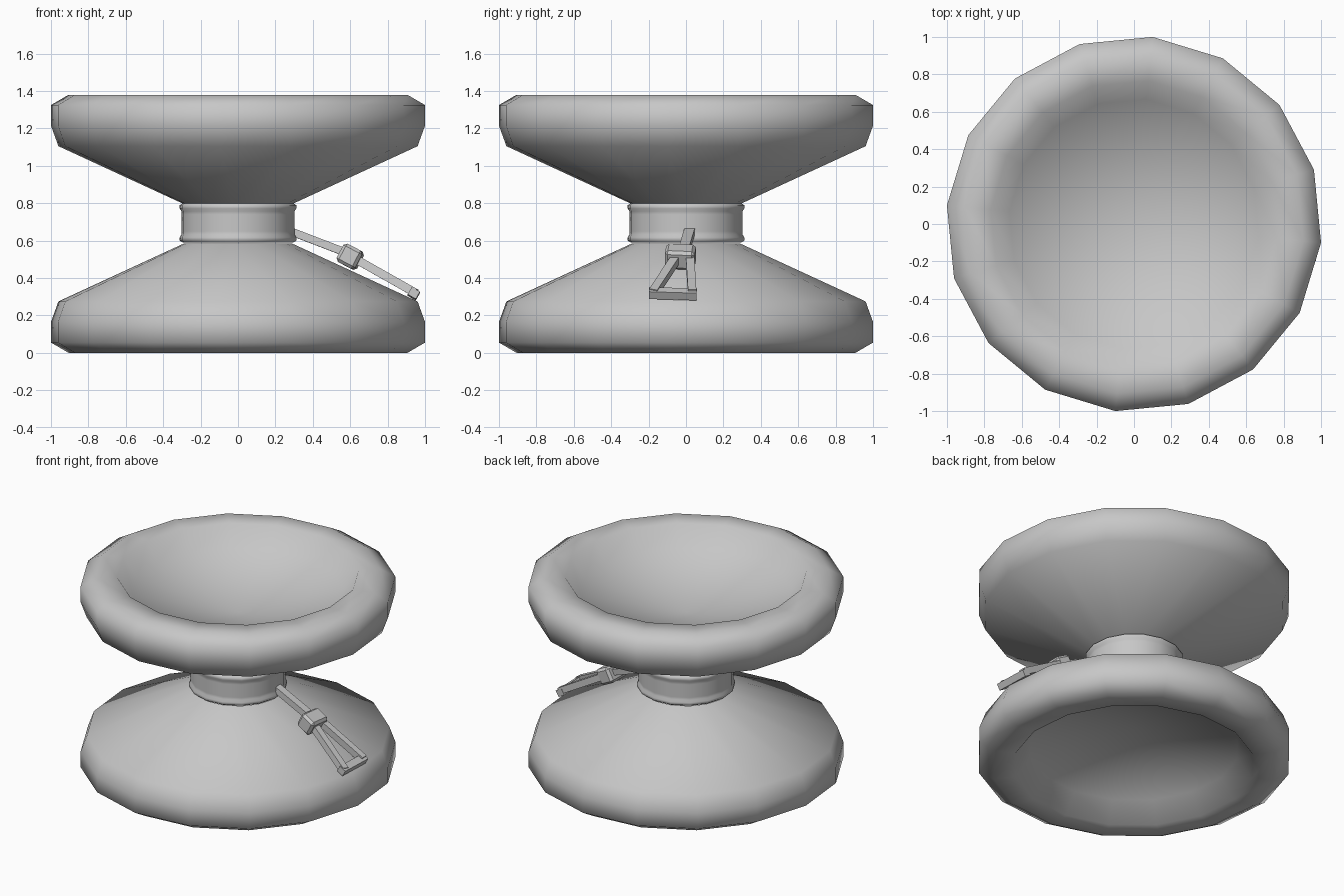
import bpy, bmesh, math
from mathutils import Vector, Matrix

cube = bpy.data.objects.get("Cube")
if cube:
    bpy.data.objects.remove(cube, do_unlink=True)

grey = bpy.data.materials.new("plain grey")
grey.use_nodes = True
grey.diffuse_color = (0.57, 0.57, 0.57, 1)
grey.node_tree.nodes["Principled BSDF"].inputs["Base Color"].default_value = (0.57, 0.57, 0.57, 1)

HEIGHT = 1.38
SIDES = 16
TURN = math.radians(-5.7)


def finish(name, bm, smooth):
    bmesh.ops.recalc_face_normals(bm, faces=bm.faces)
    for f in bm.faces:
        f.smooth = smooth
    mesh = bpy.data.meshes.new(name)
    bm.to_mesh(mesh)
    bm.free()
    mesh.materials.append(grey)
    ob = bpy.data.objects.new(name, mesh)
    bpy.context.collection.objects.link(ob)
    return ob


def lathe(name, profile):
    """Spin (radius, z) points round z; a zero radius closes to a fan."""
    bm = bmesh.new()
    rings = []
    for r, z in profile:
        n = SIDES if r else 1
        rings.append([bm.verts.new((r * math.cos(TURN + math.tau * i / SIDES),
                                    r * math.sin(TURN + math.tau * i / SIDES), z))
                      for i in range(n)])
    for a, b in zip(rings, rings[1:]):
        for i in range(SIDES):
            j = (i + 1) % SIDES
            if len(b) == 1:
                bm.faces.new((a[i], a[j], b[0]))
            else:
                bm.faces.new((a[i], a[j], b[j], b[i]))
    return finish(name, bm, True)


def bar(name, start, end, width, thick, bevel=0):
    """Square bar from start to end, lying along the cone slope."""
    start, end = Vector(start), Vector(end)
    along = (end - start).normalized()
    side = Vector((0.5, 0, 0.87)).cross(along).normalized()
    up = along.cross(side)
    bm = bmesh.new()
    bmesh.ops.create_cube(bm, size=1)
    bmesh.ops.scale(bm, vec=((end - start).length, width, thick), verts=bm.verts)
    if bevel:
        bmesh.ops.bevel(bm, geom=bm.edges[:], offset=bevel, segments=1, affect='EDGES')
    turn = Matrix((along, side, up)).transposed().to_4x4()
    bmesh.ops.transform(bm, matrix=Matrix.Translation((start + end) / 2) @ turn, verts=bm.verts)
    return finish(name, bm, False)


# Two mirrored flared bowls: outer cone, rounded rim, shallow dished floor
bowl = [(0.29, 0.795), (0.965, 1.105), (1.005, 1.215), (1.005, 1.325), (0.91, 1.38),
        (0.77, 1.378), (0.67, 1.25), (0, 1.11)]
lathe("upper_bowl", bowl)
lathe("lower_bowl", [(r, HEIGHT - z) for r, z in bowl])

# Hub with a slim raised band near each end
band = [(0.297, 0.80), (0.313, 0.79), (0.313, 0.772), (0.304, 0.757), (0.304, 0.74)]
lathe("hub", band + [(r, HEIGHT + 0.01 - z) for r, z in reversed(band)])

# String with knot and open loop resting on the lower cone
bar("string", (0.28, 0.02, 0.65), (0.58, -0.015, 0.535), 0.055, 0.042)
bar("knot", (0.55, -0.025, 0.54), (0.65, -0.035, 0.488), 0.16, 0.11, 0.016)
for name, start, end in (("loop_left", (0.64, 0.022, 0.495), (0.95, 0.033, 0.32)),
                         ("loop_right", (0.64, -0.06, 0.495), (0.95, -0.175, 0.32))):
    bar(name, start, end, 0.045, 0.045)
bar("loop_end", (0.94, -0.198, 0.32), (0.94, 0.057, 0.312), 0.05, 0.045)
